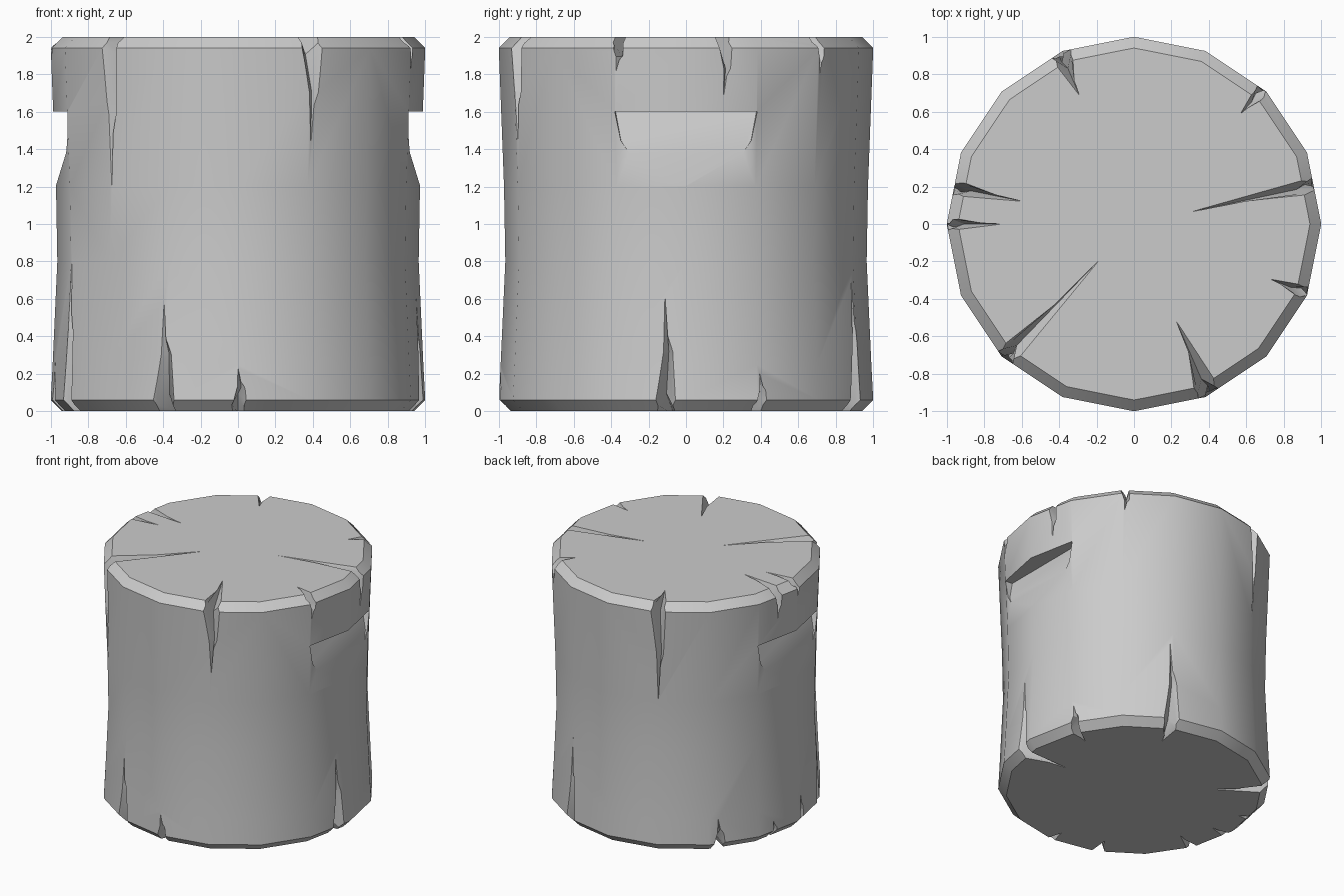
import bpy, bmesh
from math import radians, cos, sin
from mathutils import Vector

cube = bpy.data.objects.get("Cube")
if cube:
    bpy.data.objects.remove(cube)

SIDES = 16
# radius and height pairs, bottom to top
PROFILE = [(0.94, 0), (1, 0.06), (0.99, 0.25), (0.965, 0.8), (0.972, 1.2), (1, 1.94), (0.94, 2)]

stone = bpy.data.materials.new("grey stone")
stone.use_nodes = True
GREY = (0.6, 0.6, 0.6, 1)
stone.diffuse_color = GREY
stone.node_tree.nodes["Principled BSDF"].inputs["Base Color"].default_value = GREY


def loft(name, rings):
    """Closed solid through equal-sized rings of points."""
    bm = bmesh.new()
    loops = [[bm.verts.new(p) for p in ring] for ring in rings]
    n = len(rings[0])
    for a, b in zip(loops, loops[1:]):
        for i in range(n):
            j = (i + 1) % n
            bm.faces.new((a[i], a[j], b[j], b[i]))
    bm.faces.new(loops[0])
    bm.faces.new(loops[-1])
    bmesh.ops.recalc_face_normals(bm, faces=bm.faces)
    mesh = bpy.data.meshes.new(name)
    bm.to_mesh(mesh)
    bm.free()
    obj = bpy.data.objects.new(name, mesh)
    bpy.context.collection.objects.link(obj)
    mesh.materials.append(stone)
    return obj


def polar(deg, r, z):
    return Vector((r * cos(radians(deg)), r * sin(radians(deg)), z))


def wall_radius(deg, z):
    """Radius of the faceted wall at an angle and height."""
    for (r0, z0), (r1, z1) in zip(PROFILE, PROFILE[1:]):
        if z0 <= z <= z1:
            r = r0 + (r1 - r0) * (z - z0) / (z1 - z0)
            break
    half = 180 / SIDES
    return r * cos(radians(half)) / cos(radians(deg % (2 * half) - half))


def cut(cutter):
    mod = drum.modifiers.new("cut", 'BOOLEAN')
    mod.operation = 'DIFFERENCE'
    mod.solver = 'EXACT'
    mod.object = cutter
    bpy.context.view_layer.objects.active = drum
    bpy.ops.object.modifier_apply(modifier=mod.name)
    bpy.data.objects.remove(cutter)


def crack(deg, tip_r, tip_z, width, top, bend=1.0):
    """V groove from a tip on the end face, over the rim and along the wall."""
    up = 1 if top else -1
    end = 2 if top else 0
    rim_z = end - up * 0.03
    mid_z = rim_z + (tip_z - rim_z) * 0.5
    rim = wall_radius(deg, rim_z)
    side = polar(deg + 90, 1, 0)
    out = polar(deg, 1, 0)
    z_axis = Vector((0, 0, up))
    # position, outward direction, half width, depth
    stations = [
        (polar(deg, tip_r, end), z_axis, 0.002, 0.002),
        (polar(deg, rim, rim_z), (out + z_axis).normalized(), width, 0.09),
        (polar(deg + bend, wall_radius(deg, mid_z), mid_z), out, width * 0.6, 0.04),
        (polar(deg, wall_radius(deg, tip_z), tip_z), out, 0.002, 0.002),
    ]
    rings = []
    for p, n, w, d in stations:
        lift = 0.1
        wing = side * (w * (1 + lift / d) if d > 0.01 else 0.01)
        rings.append([p - n * d, p + n * lift + wing, p + n * lift - wing])
    cut(loft("crack_cutter", rings))


# Drum body
drum = loft("stone_drum", [[polar(360 * i / SIDES, r, z) for i in range(SIDES)] for r, z in PROFILE])

# Hand hold on each side: flat ceiling, sloping back
for s in (1, -1):
    arc = [(0.4 * cos(radians(a)), 0.4 * sin(radians(a))) for a in [-22.5 * k for k in range(9)]]
    outer = [Vector((s * 1.2, y, 1.6 + z)) for y, z in arc]
    inner = [Vector((s * (0.85 - z * 0.31), y * 0.94, 1.6 + z)) for y, z in arc]
    cut(loft("hand_hold_cutter", [outer, inner]))

# Cracks: angle, tip radius on end face, tip height on wall, half width
TOP_CRACKS = [(-134, 0.27, 1.2, 0.04), (-66.5, 0.57, 1.44, 0.05), (-22, 0.79, 1.82, 0.03),
              (12, 0.32, 1.69, 0.03), (46, 0.82, 1.8, 0.03), (113, 0.75, 1.22, 0.045),
              (168.5, 0.61, 1.75, 0.03), (180, 0.71, 1.87, 0.025)]
BASE_CRACKS = [(-157, 0.75, 0.82, 0.04), (-114, 0.78, 0.58, 0.05), (-90, 0.82, 0.23, 0.035),
               (-6.7, 0.6, 0.61, 0.04), (23.5, 0.8, 0.2, 0.03), (66, 0.75, 0.7, 0.045),
               (139, 0.58, 0.25, 0.04), (166, 0.85, 0.14, 0.025), (184, 0.8, 0.26, 0.03)]
for c in TOP_CRACKS:
    crack(*c, top=True)
for c in BASE_CRACKS:
    crack(*c, top=False)

# Smooth wall with crisp rims and cracks
bpy.ops.object.select_all(action='DESELECT')
drum.select_set(True)
bpy.context.view_layer.objects.active = drum
bpy.ops.object.shade_smooth_by_angle(angle=radians(30))
